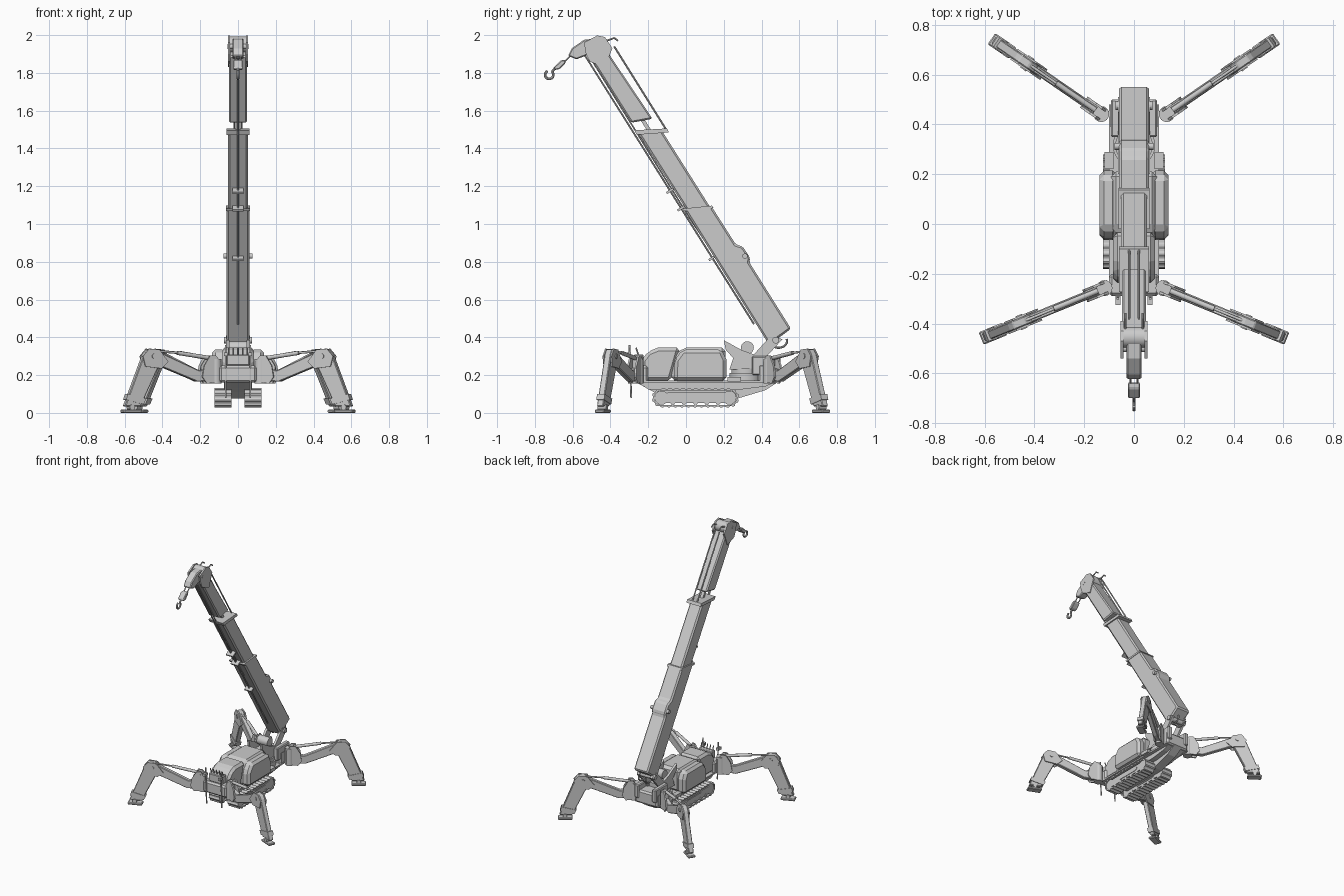
import bpy, bmesh, math
from mathutils import Matrix, Vector

if "Cube" in bpy.data.objects:
    bpy.data.objects.remove(bpy.data.objects["Cube"])

I = Matrix.Identity(4)


def finish(bm, name, M=I, bevel=0):
    bmesh.ops.recalc_face_normals(bm, faces=bm.faces)
    me = bpy.data.meshes.new(name)
    bm.to_mesh(me)
    bm.free()
    ob = bpy.data.objects.new(name, me)
    bpy.context.collection.objects.link(ob)
    ob.matrix_world = M
    if bevel:
        m = ob.modifiers.new("bevel", 'BEVEL')
        m.width, m.segments, m.limit_method = bevel, 1, 'ANGLE'
    return ob


def prism(name, pts, hw, M=I, c=0, bevel=0, hole=None):
    """Profile in local (y, z), extruded along x to c +- hw; optional matching inner loop."""
    bm = bmesh.new()
    loops = [[bm.verts.new((x, a, b)) for a, b in p]
             for p in ([pts, hole] if hole else [pts]) for x in (c - hw, c + hw)]
    n = len(pts)

    def bridge(A, B):
        for i in range(n):
            j = (i + 1) % n
            bm.faces.new((A[i], A[j], B[j], B[i]))
    bridge(loops[0], loops[1])
    if hole:
        bridge(loops[2], loops[3])
        bridge(loops[0], loops[2])
        bridge(loops[1], loops[3])
    else:
        bm.faces.new(loops[0])
        bm.faces.new(loops[1])
    return finish(bm, name, M, bevel)


def box(name, lo, hi, M=I, bevel=0):
    return prism(name, [(lo[1], lo[2]), (hi[1], lo[2]), (hi[1], hi[2]), (lo[1], hi[2])],
                 (hi[0] - lo[0]) / 2, M, (hi[0] + lo[0]) / 2, bevel)


def smooth(ob):
    bpy.ops.object.select_all(action='DESELECT')
    ob.select_set(True)
    bpy.context.view_layer.objects.active = ob
    bpy.ops.object.shade_smooth_by_angle(angle=math.radians(40))


def rod(name, a, b, r, M=I, n=16):
    a, b = M @ Vector(a), M @ Vector(b)
    d = b - a
    bm = bmesh.new()
    bmesh.ops.create_cone(bm, cap_ends=True, segments=n, radius1=r, radius2=r, depth=d.length)
    T = Matrix.Translation((a + b) / 2) @ d.to_track_quat('Z', 'Y').to_matrix().to_4x4()
    smooth(finish(bm, name, T))


def tube(name, pts, r):
    cu = bpy.data.curves.new(name, 'CURVE')
    cu.dimensions, cu.bevel_depth, cu.bevel_resolution, cu.use_fill_caps = '3D', r, 2, True
    s = cu.splines.new('POLY')
    s.points.add(len(pts) - 1)
    for p, q in zip(s.points, pts):
        p.co = (*q, 1)
    ob = bpy.data.objects.new(name, cu)
    bpy.context.collection.objects.link(ob)
    bpy.ops.object.select_all(action='DESELECT')
    ob.select_set(True)
    bpy.context.view_layer.objects.active = ob
    bpy.ops.object.convert(target='MESH')
    smooth(bpy.context.object)


def stadium(y0, y1, z, r, n=20, tooth=0.0):
    """Loop around two wheel centres; alternate points dip by tooth."""
    L, A = y1 - y0, math.pi * r
    out, total = [], 2 * (L + A)
    k = n * 4
    for i in range(k):
        d, q = total * i / k, r - (tooth if i % 4 > 1 else 0)
        if d < L:
            out.append((y0 + d, z - q))
        elif d < L + A:
            a = -math.pi / 2 + (d - L) / r
            out.append((y1 + q * math.cos(a), z + q * math.sin(a)))
        elif d < 2 * L + A:
            out.append((y1 - (d - L - A), z + q))
        else:
            a = math.pi / 2 + (d - 2 * L - A) / r
            out.append((y0 + q * math.cos(a), z + q * math.sin(a)))
    return out


# Chassis hull and deck
prism("chassis_hull", [(-.27, .165), (-.17, .11), (-.12, .075), (.27, .075), (.42, .12), (.49, .165)], .035)
prism("upper_hull", [(-.27, .17), (-.2, .125), (.3, .125), (.42, .14), (.49, .17)], .075)
box("deck", (-.1, -.24, .16), (.1, .48, .172))

# Engine covers
prism("front_hood", [(-.23, .17), (-.08, .17), (-.03, .345), (-.15, .345), (-.2, .325), (-.235, .28)], .085, bevel=.018)
prism("rear_cover", [(-.08, .17), (.21, .17), (.21, .345), (-.02, .345), (-.065, .29)], .092, bevel=.02)
for s in (-1, 1):
    prism("side_tank", [(-.065, .17), (.215, .17), (.215, .28), (.19, .335), (-.02, .335), (-.06, .28)],
          .035, c=s * .103, bevel=.018)
    box("side_step", (s * .1 - .018, .22, .165), (s * .1 + .018, .29, .19))

# Crawler tracks
for s in (-1, 1):
    c = s * .079
    outer = stadium(-.13, .23, .08, .051, 30, .006)
    inner = stadium(-.13, .23, .08, .038, 30)
    prism("track_belt", outer, .045, c=c, hole=inner)
    prism("track_frame", stadium(-.1, .2, .08, .028, 8), .04, c=c)
    prism("track_frame_panel", stadium(-.01, .16, .083, .016, 6), .044, c=c)
    for y in (-.13, .23):
        rod("track_wheel", (c - .04, y, .08), (c + .04, y, .08), .037)
    for i in range(5):
        y = -.07 + i * .06
        rod("track_roller", (c - .042, y, .054), (c + .042, y, .054), .012)

# Outrigger mounts at both ends
box("front_mount", (-.1, -.29, .16), (.1, -.2, .25), bevel=.012)
box("rear_mount", (-.095, .38, .16), (.095, .49, .26), bevel=.012)
box("valve_block", (-.06, -.275, .25), (.06, -.225, .31), bevel=.005)
for s in (-1, 1):
    box("rear_box", (s * .075 - .018, .35, .2), (s * .075 + .018, .5, .3), bevel=.006)
    rod("control_lever", (s * .065, -.29, .08), (s * .065, -.3, .36), .005)
    for y in (-.315, -.3):
        box("lever_grip", (s * .065 - .01, y - .01, .3), (s * .065 + .01, y + .01, .32))
for i in range(5):
    x = -.05 + i * .025
    rod("valve_handle", (x, -.25, .3), (x, -.265, .345), .004, n=8)

# Four folding outrigger legs
for label, hub, dr in (("front", (.1, -.25), (.926, -.378)), ("rear", (.115, .43), (.824, .566))):
    for s in (-1, 1):
        d = Vector((s * dr[0], dr[1], 0))
        p = d.cross(Vector((0, 0, 1)))
        M = Matrix(((p.x, d.x, 0, s * hub[0]), (p.y, d.y, 0, hub[1]), (0, 0, 1, 0), (0, 0, 0, 1)))
        n = label + "_leg_"
        rod(n + "pivot", (0, .02, .155), (0, .02, .285), .032, M)
        for c in (-.022, .022):
            prism(n + "bracket", [(0, .165), (.08, .155), (.105, .19), (.095, .25), (.06, .305), (.03, .305), (0, .27)],
                  .005, M, c)
            prism(n + "knee_plate", [(.3, .27), (.35, .335), (.41, .34), (.445, .3), (.43, .245), (.34, .235)],
                  .004, M, c)
        prism(n + "arm", [(.04, .17), (.13, .165), (.31, .235), (.38, .26), (.39, .32), (.33, .315), (.12, .225), (.04, .24)],
              .017, M, bevel=.004)
        rod(n + "cylinder", (0, .05, .29), (0, .24, .318), .011, M)
        rod(n + "cylinder_rod", (0, .24, .318), (0, .37, .328), .006, M)
        prism(n + "lower", [(.315, .25), (.34, .32), (.37, .338), (.415, .335), (.435, .31), (.545, .035), (.455, .035), (.35, .25)],
              .018, M, bevel=.004)
        prism(n + "sleeve_band", [(.425, .075), (.53, .1), (.54, .07), (.44, .045)], .022, M)
        rod(n + "knee_pin", (-.03, .38, .3), (.03, .38, .3), .014, M)
        rod(n + "ankle", (-.025, .505, .03), (.025, .505, .03), .015, M)
        box(n + "foot", (-.027, .452, 0), (.027, .555, .018), M, .005)

# Slewing turret and boom yoke
rod("slew_ring", (0, .315, .17), (0, .315, .21), .085, n=32)
rod("turret_base", (0, .315, .21), (0, .315, .235), .075, n=32)
for s in (-1, 1):
    prism("yoke_plate", [(.23, .23), (.40, .23), (.41, .28), (.51, .39), (.45, .41), (.36, .31), (.30, .33), (.2, .385),
                         (.21, .335), (.25, .29)], .009, c=s * .055)
box("yoke_core", (-.05, .25, .23), (.05, .39, .3), bevel=.01)
rod("winch_drum", (-.045, .325, .345), (.045, .325, .345), .034, n=24)
rod("boom_hinge_pin", (-.075, .475, .385), (.075, .475, .385), .018)
for s in (-1, 1):
    tube("hose_loop", [(s * .03, .49 + .045 * math.cos(a), .38 + .035 * math.sin(a))
                       for a in [math.radians(20 - 17 * i) for i in range(12)]], .006)

# Telescopic boom, built in its own frame (y across, z along)
B = Matrix(((1, 0, 0, 0), (0, .845, -.534, .44), (0, .534, .845, .36), (0, 0, 0, 1)))
prism("boom_base", [(0, 0), (.144, .01), (.145, .425), (.162, .445), (.16, .515), (.135, .545), (.134, .785), (.004, .85)],
      .06, B, bevel=.01)
rod("boom_pin", (-.078, .143, .466), (.078, .143, .466), .014, B)
prism("boom_middle", [(.012, .75), (.126, .75), (.126, 1.265), (.012, 1.335)], .052, B, bevel=.01)
prism("base_collar", [(-.004, .84), (.138, .77), (.138, .785), (-.004, .856)], .063, B)
prism("middle_collar", [(.002, 1.315), (.152, 1.235), (.155, 1.258), (.004, 1.342)], .061, B)
prism("boom_core", [(.06, 1.25), (.08, 1.25), (.08, 1.45), (.06, 1.45)], .012, B)
prism("boom_upper", [(.012, 1.384), (.118, 1.342), (.105, 1.79), (.012, 1.8)], .048, B, bevel=.008)

# Boom head and short jib
for s in (-1, 1):
    prism("head_plate", [(-.39, 1.93), (-.43, 1.99), (-.47, 1.998), (-.54, 1.96), (-.53, 1.9), (-.51, 1.86), (-.43, 1.83)],
          .006, c=s * .048)
    tube("head_guard", [(s * .035, -.42, 1.97), (s * .035, -.38, 1.985), (s * .035, -.36, 1.97)], .005)
prism("jib", [(-.42, 1.95), (-.45, 1.985), (-.54, 1.975), (-.605, 1.93), (-.625, 1.89), (-.58, 1.872), (-.52, 1.895), (-.44, 1.88)],
      .03, bevel=.006)
rod("head_sheave", (-.045, -.455, 1.95), (.045, -.455, 1.95), .042, n=24)
rod("jib_pin", (-.055, -.5, 1.94), (.055, -.5, 1.94), .014)

# Hook block, hanging links and hook
for s in (-1, 1):
    tube("hook_link", [(s * .016, -.6, 1.9), (s * .012, -.66, 1.845)], .004)
prism("hook_block", [(-.635, 1.868), (-.66, 1.868), (-.70, 1.83), (-.695, 1.815), (-.67, 1.82), (-.64, 1.85)], .025, bevel=.005)
tube("hook", [(0, -.69, 1.828), (0, -.705, 1.812)] + [(0, -.724 + .022 * math.cos(a), 1.79 + .022 * math.sin(a))
              for a in [math.radians(40 - 24 * i) for i in range(13)]], .007)

# Hoist rope, guide brackets and extension rods
tube("hoist_rope", [(0, -.53, 1.93), (0, -.54, 1.9), (0, .36, .47)], .005)
tube("lower_rope", [(0, -.5, 1.87), (0, .02, 1.03), (0, .23, .72)], .004)
for t, w in ((.86, .03), (.97, .03), (.55, .03)):
    box("rope_guide", (-w, -.03, t - .006), (w, .012, t + .006), B)
for s in (-1, 1):
    tube("extension_rod", [(s * .02, -.38, 1.94), (s * .02, -.105, 1.5)], .005)
